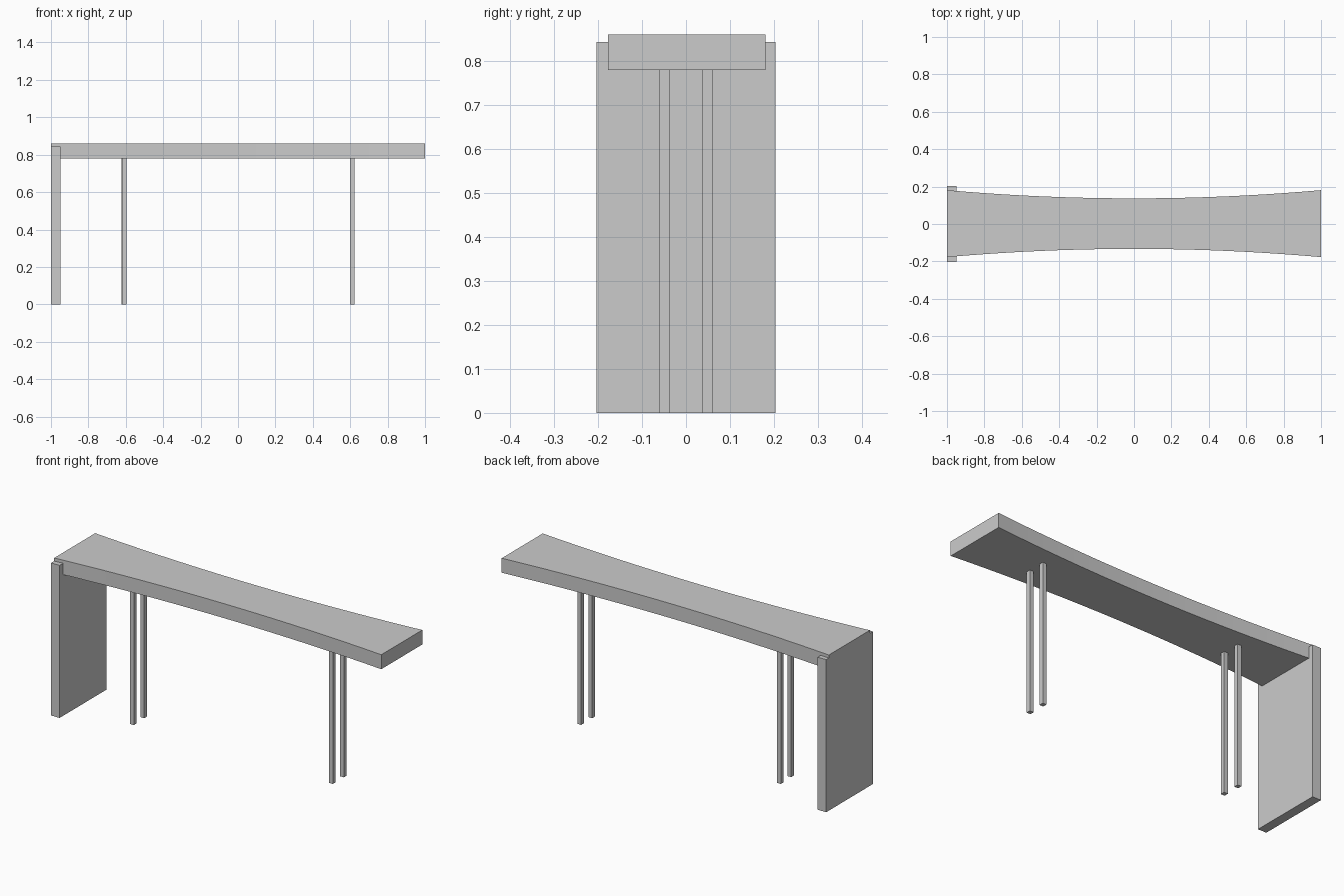
import bpy

if "Cube" in bpy.data.objects:
    bpy.data.objects.remove(bpy.data.objects["Cube"])

END_HALF, MID_HALF, CENTRE_Y = 0.179, 0.135, 0.002
SEGMENTS = 20


def mesh_object(name, verts, faces):
    mesh = bpy.data.meshes.new(name)
    mesh.from_pydata(verts, [], faces)
    mesh.update()
    obj = bpy.data.objects.new(name, mesh)
    bpy.context.collection.objects.link(obj)
    return obj


def prism(name, outline, z0, z1):
    """Extrude a counter-clockwise xy outline from z0 to z1."""
    n = len(outline)
    verts = [(x, y, z) for z in (z0, z1) for x, y in outline]
    faces = [tuple(reversed(range(n))), tuple(range(n, 2 * n))]
    faces += [(i, (i + 1) % n, n + (i + 1) % n, n + i) for i in range(n)]
    return mesh_object(name, verts, faces)


def box(name, x0, x1, y0, y1, z0, z1):
    return prism(name, [(x0, y0), (x1, y0), (x1, y1), (x0, y1)], z0, z1)


# Tabletop: both long edges curve inward toward the middle
xs = [-1 + 2 * i / SEGMENTS for i in range(SEGMENTS + 1)]
half = [MID_HALF + (END_HALF - MID_HALF) * x * x for x in xs]
front = [(x, CENTRE_Y - h) for x, h in zip(xs, half)]
back = [(x, CENTRE_Y + h) for x, h in zip(xs, half)]
# Split into strips so the concave outline stays clean
n = len(xs)
verts = [(x, y, z) for z in (0.78, 0.86) for row in (front, back) for x, y in row]
faces = [(0, 2 * n, 3 * n, n), (n - 1, 2 * n - 1, 4 * n - 1, 3 * n - 1)]
for i in range(n - 1):
    j = i + 1
    faces += [(i, n + i, n + j, j),
              (2 * n + i, 2 * n + j, 3 * n + j, 3 * n + i),
              (i, j, 2 * n + j, 2 * n + i),
              (n + i, 3 * n + i, 3 * n + j, n + j)]
mesh_object("tabletop", verts, faces)

# Solid end panel on the left
box("end_panel", -1.0, -0.948, -0.204, 0.204, 0, 0.843)

# Two pairs of slim square legs
for name, x0, x1, side in (("left_front_leg", -0.618, -0.595, -1),
                           ("left_back_leg", -0.622, -0.599, 1),
                           ("right_front_leg", 0.599, 0.622, -1),
                           ("right_back_leg", 0.599, 0.622, 1)):
    y = side * 0.048
    box(name, x0, x1, y - 0.012, y + 0.012, 0, 0.785)
